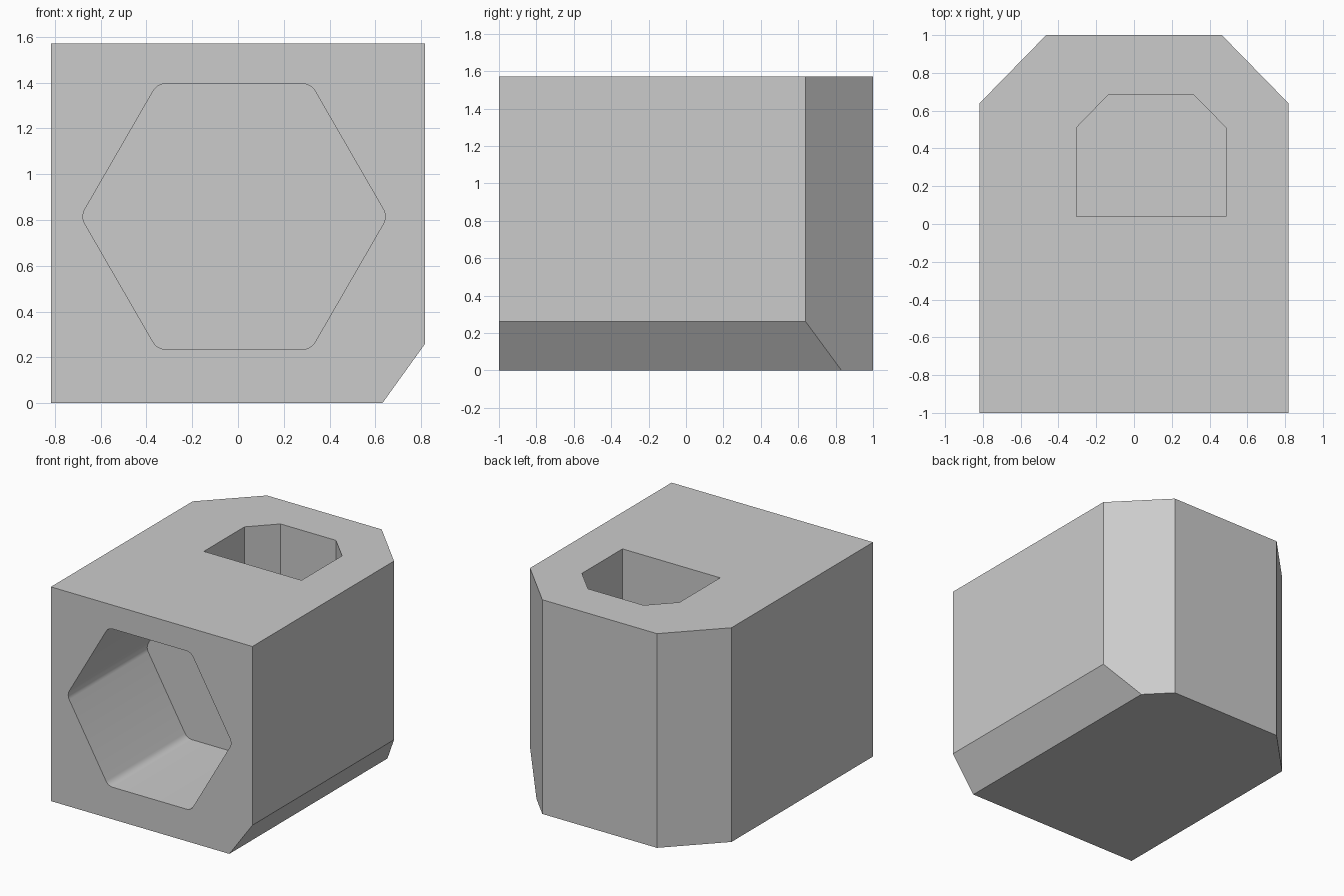
import bpy, bmesh
from math import cos, sin, radians, sqrt
from mathutils import Vector

cube = bpy.data.objects.get("Cube")
if cube:
    bpy.data.objects.remove(cube, do_unlink=True)

HEIGHT = 1.57

grey = bpy.data.materials.new("light_grey")
grey.use_nodes = True
colour = (0.6, 0.6, 0.6, 1)
grey.diffuse_color = colour
grey.node_tree.nodes["Principled BSDF"].inputs["Base Color"].default_value = colour


def prism(name, outline, travel, cut=None):
    """Extrude a planar outline along travel, optionally trimmed by a plane (point, normal)."""
    bm = bmesh.new()
    face = bm.faces.new([bm.verts.new(p) for p in outline])
    top = bmesh.ops.extrude_face_region(bm, geom=[face], use_keep_orig=True)["geom"]
    moved = [v for v in top if isinstance(v, bmesh.types.BMVert)]
    bmesh.ops.translate(bm, verts=moved, vec=travel)
    if cut:
        bmesh.ops.bisect_plane(bm, geom=bm.verts[:] + bm.edges[:] + bm.faces[:],
                               plane_co=cut[0], plane_no=cut[1], clear_outer=True)
        bmesh.ops.holes_fill(bm, edges=[e for e in bm.edges if e.is_boundary])
    bmesh.ops.recalc_face_normals(bm, faces=bm.faces)
    mesh = bpy.data.meshes.new(name)
    bm.to_mesh(mesh)
    bm.free()
    mesh.materials.append(grey)
    obj = bpy.data.objects.new(name, mesh)
    bpy.context.collection.objects.link(obj)
    return obj


def rounded_hexagon(cx, cz, apothem, fillet, y, steps=6):
    """Hexagon in the xz plane with a flat top and rounded corners."""
    points = []
    reach = (apothem - fillet) * 2 / sqrt(3)
    for corner in range(6):
        mid = 60 * corner
        for i in range(steps + 1):
            a = radians(mid - 30 + 60 * i / steps)
            points.append((cx + reach * cos(radians(mid)) + fillet * cos(a), y,
                           cz + reach * sin(radians(mid)) + fillet * sin(a)))
    return points


# Block with chamfered rear corners and one chamfered lower edge
half = [(0.817, -1), (0.817, 0.64), (0.465, 1)]
plan = half + [(-x, y) for x, y in reversed(half)]
body = prism("body", [(x, y, 0) for x, y in plan], (0, 0, HEIGHT),
             cut=(Vector((0.63, 0, 0)), Vector((0.26, 0, -0.187))))

# Hexagonal socket in the front
socket = prism("socket_cutter", rounded_hexagon(-0.017, 0.815, 0.58, 0.065, -1.2),
               (0, 1.115, 0))

# Chamfered pocket sunk into the top
pocket_plan = [(-0.305, 0.04), (0.487, 0.04), (0.487, 0.51),
               (0.315, 0.685), (-0.135, 0.685), (-0.305, 0.51)]
pocket = prism("pocket_cutter", [(x, y, 0.24) for x, y in pocket_plan], (0, 0, HEIGHT))

# Cut both recesses and bake the result
for cutter in (socket, pocket):
    cutter.hide_render = True
    mod = body.modifiers.new(cutter.name, 'BOOLEAN')
    mod.operation = 'DIFFERENCE'
    mod.solver = 'EXACT'
    mod.object = cutter
bpy.context.view_layer.objects.active = body
for mod in list(body.modifiers):
    bpy.ops.object.modifier_apply(modifier=mod.name)
for cutter in (socket, pocket):
    bpy.data.objects.remove(cutter, do_unlink=True)

# Smooth the rounded socket corners, keep all other edges crisp
bpy.ops.object.select_all(action='DESELECT')
body.select_set(True)
bpy.ops.object.shade_smooth_by_angle(angle=radians(25))
